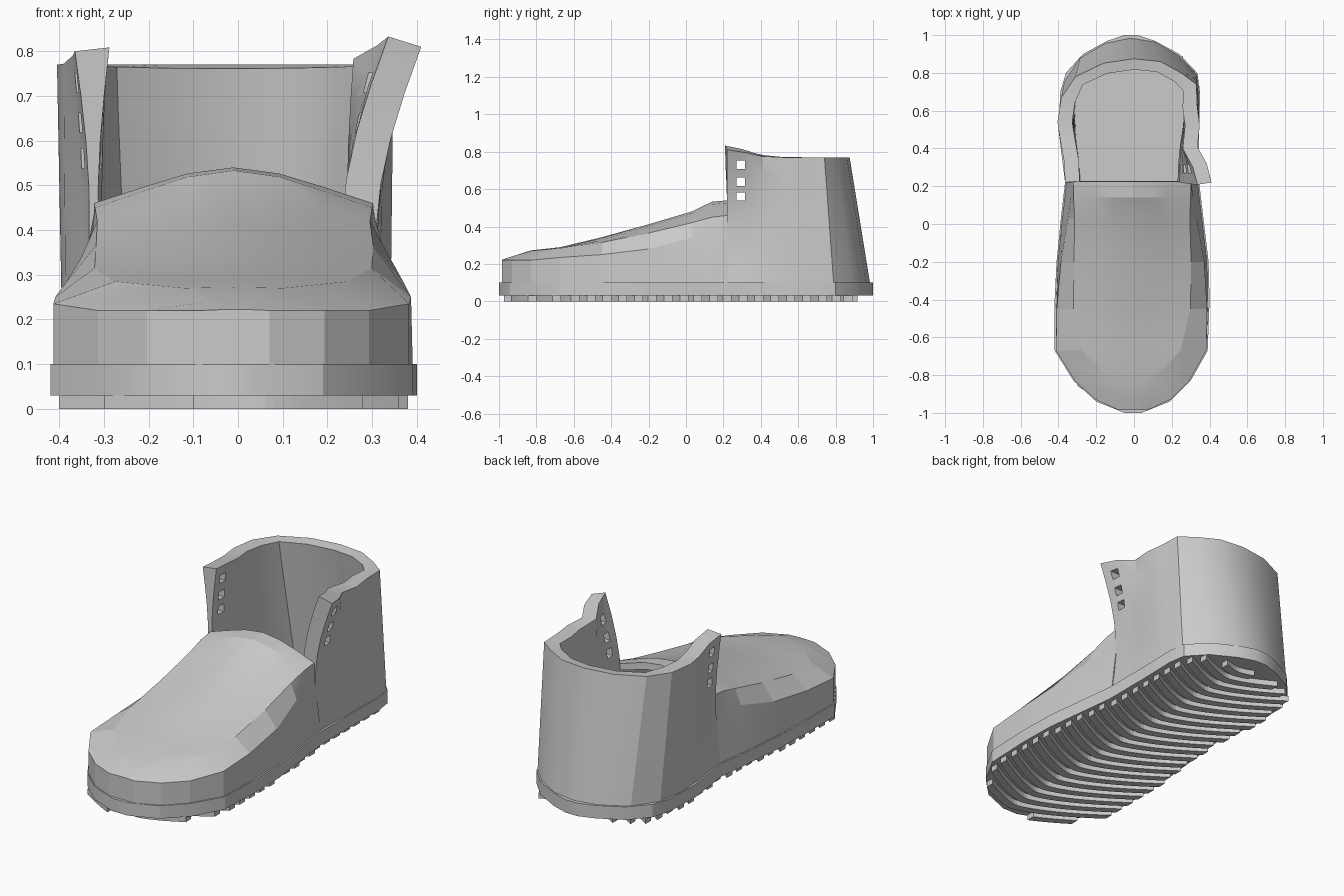
import bpy, math

if "Cube" in bpy.data.objects:
    bpy.data.objects.remove(bpy.data.objects["Cube"])

# Sole plan: y, left x, right x
PLAN = [(-1, -.05, .04), (-.94, -.2, .19), (-.83, -.32, .30), (-.67, -.42, .39), (-.4, -.42, .40),
        (-.2, -.41, .395), (.05, -.385, .365), (.22, -.365, .345), (.5, -.40, .345), (.7, -.39, .35),
        (.8, -.36, .335), (.9, -.27, .24), (.97, -.14, .11), (1, -.05, .02)]


def width_at(y):
    """Left and right edge of the sole at y."""
    y = max(-1, min(1, y))
    for (y0, l0, r0), (y1, l1, r1) in zip(PLAN, PLAN[1:]):
        if y <= y1:
            t = (y - y0) / (y1 - y0)
            return l0 + (l1 - l0) * t, r0 + (r1 - r0) * t


def smooth(ob, angle):
    bpy.ops.object.select_all(action='DESELECT')
    ob.select_set(True)
    bpy.context.view_layer.objects.active = ob
    bpy.ops.object.shade_smooth_by_angle(angle=math.radians(angle))


def make(name, verts, faces):
    me = bpy.data.meshes.new(name)
    me.from_pydata(verts, [], faces)
    me.update()
    ob = bpy.data.objects.new(name, me)
    bpy.context.collection.objects.link(ob)
    return ob


def prism(outline, z0, z1):
    """Verts and faces of a counterclockwise outline extruded upward."""
    n = len(outline)
    verts = [(x, y, z) for z in (z0, z1) for x, y in outline]
    faces = [tuple(reversed(range(n))), tuple(range(n, 2 * n))]
    faces += [(i, (i + 1) % n, (i + 1) % n + n, i + n) for i in range(n)]
    return verts, faces


def loft(name, rows, thickness, cap=False, weight=None):
    """Sheet through equal-length rows, thickened inward."""
    n = len(rows[0])
    faces = [(r * n + i, (r + 1) * n + i, (r + 1) * n + i + 1, r * n + i + 1)
             for r in range(len(rows) - 1) for i in range(n - 1)]
    if cap:
        faces.append(tuple(range(n)))
    ob = make(name, [p for row in rows for p in row], faces)
    bpy.context.view_layer.objects.active = ob
    mod = ob.modifiers.new("thickness", 'SOLIDIFY')
    mod.thickness, mod.offset = thickness, -1
    if weight:
        group = ob.vertex_groups.new(name="wall")
        for r in range(len(rows)):
            for i in range(n):
                group.add([r * n + i], weight(r / (len(rows) - 1), i), 'REPLACE')
        mod.vertex_group = "wall"
    bpy.ops.object.modifier_apply(modifier=mod.name)
    return ob


# Sole band
outline = [(r, y) for y, l, r in PLAN] + [(l, y) for y, l, r in reversed(PLAN)]
smooth(make("sole_band", *prism(outline, .03, .10)), 22)

# Curved tread bars pointing toward the toe
verts, faces = [], []
for k in range(23):
    yc = -1.0 + k * .085
    line = []
    for i in range(41):
        x = -.4 + i * .02
        y = yc + .2 * (abs(x - .05) / .4) ** 1.4
        l, r = width_at(y)
        if l + .012 < x < r - .012 and -.95 < y < .9:
            line.append((x, y))
    # runs can be split by the rounded toe and heel
    runs = []
    for p in line:
        if runs and p[0] - runs[-1][-1][0] < .03:
            runs[-1].append(p)
        else:
            runs.append([p])
    for run in runs:
        if len(run) < 3:
            continue
        for (xa, ya), (xb, yb) in zip(run, run[1:]):
            v, f = prism([(xa, ya - .023), (xb, yb - .023), (xb, yb + .023), (xa, ya + .023)], 0, .03)
            f = [f[0], f[1], f[2], f[4]]
            if xa == run[0][0]:
                f.append((3, 0, 4, 7))
            if xb == run[-1][0]:
                f.append((1, 2, 6, 5))
            faces += [tuple(j + len(verts) for j in q) for q in f]
            verts += v
make("sole_treads", verts, faces)

# Front upper: y, shoulder inset, shoulder z, plateau half width, plateau z, crest z
VAMP = [(-.985, 0, .22, .03, .222, .222), (-.93, 0, .22, .06, .24, .24), (-.83, 0, .22, .11, .27, .272),
        (-.67, 0, .235, .26, .285, .29), (-.45, .004, .25, .31, .315, .343),
        (-.2, .016, .28, .31, .365, .412), (.03, .03, .34, .305, .42, .48),
        (.14, .033, .37, .31, .45, .533), (.225, .035, .38, .312, .46, .54)]
rows = []
for y, inset, zs, p, zp, zc in VAMP:
    l, r = width_at(y)
    l, r, c = l + .007, r - .007, (l + r) / 2
    dz = zc - zp
    rows.append([(r, y, .09), (r - inset, y, zs), (c + p, y, zp), (c + p * .65, y, zp + dz * .45),
                 (c + p * .33, y, zp + dz * .83), (c, y, zc), (c - p * .33, y, zp + dz * .83),
                 (c - p * .65, y, zp + dz * .45), (c - p, y, zp), (l + inset, y, zs), (l, y, .09)])
smooth(loft("front_upper", rows, .035, cap=True), 14)

# Ankle shaft: bottom x y, top x y z, waist pinch; left front round the heel to right front
SHAFT = [(-.36, .22, -.365, .22, .80, .03), (-.37, .33, -.37, .33, .79, .02), (-.385, .45, -.39, .44, .772, 0),
         (-.392, .6, -.405, .54, .77, 0), (-.37, .75, -.385, .67, .77, 0), (-.285, .88, -.31, .78, .77, 0),
         (-.15, .958, -.16, .852, .77, 0), (-.02, .985, 0, .875, .77, 0), (.11, .965, .14, .86, .77, 0),
         (.24, .89, .25, .80, .77, 0), (.335, .79, .33, .74, .77, 0), (.345, .68, .335, .62, .77, 0),
         (.34, .55, .348, .52, .77, 0), (.338, .42, .335, .41, .775, -.015),
         (.335, .32, .385, .32, .795, -.045), (.335, .22, .41, .22, .81, -.06)]
rows = []
for k in range(8):
    t = k / 7
    rows.append([(bx + (tx - bx) * t + pin * math.sin(math.pi * t), by + (ty - by) * t,
                  .09 + (tz - .09) * t) for bx, by, tx, ty, tz, pin in SHAFT])


def wall_weight(t, i):
    """The left flap thins at its waist, the heel wall is slimmer."""
    if i < 2:
        return 1 - (.75, .4)[i] * math.sin(math.pi * t)
    return .75 if 5 <= i <= 9 else 1


shaft = loft("ankle_shaft", rows, .078, weight=wall_weight)

# Square lace holes
verts, faces = [], []
for z in (.56, .64, .73):
    for x in (-.33, .33):
        v, f = prism([(x - .17, .27), (x + .17, .27), (x + .17, .315), (x - .17, .315)], z - .022, z + .022)
        faces += [tuple(j + len(verts) for j in q) for q in f]
        verts += v
cutter = make("lace_hole_cutter", verts, faces)
cutter.hide_render = True
bpy.context.view_layer.objects.active = shaft
mod = shaft.modifiers.new("lace_holes", 'BOOLEAN')
mod.operation, mod.object, mod.solver = 'DIFFERENCE', cutter, 'EXACT'
bpy.ops.object.modifier_apply(modifier=mod.name)
bpy.data.objects.remove(cutter)
smooth(shaft, 25)
